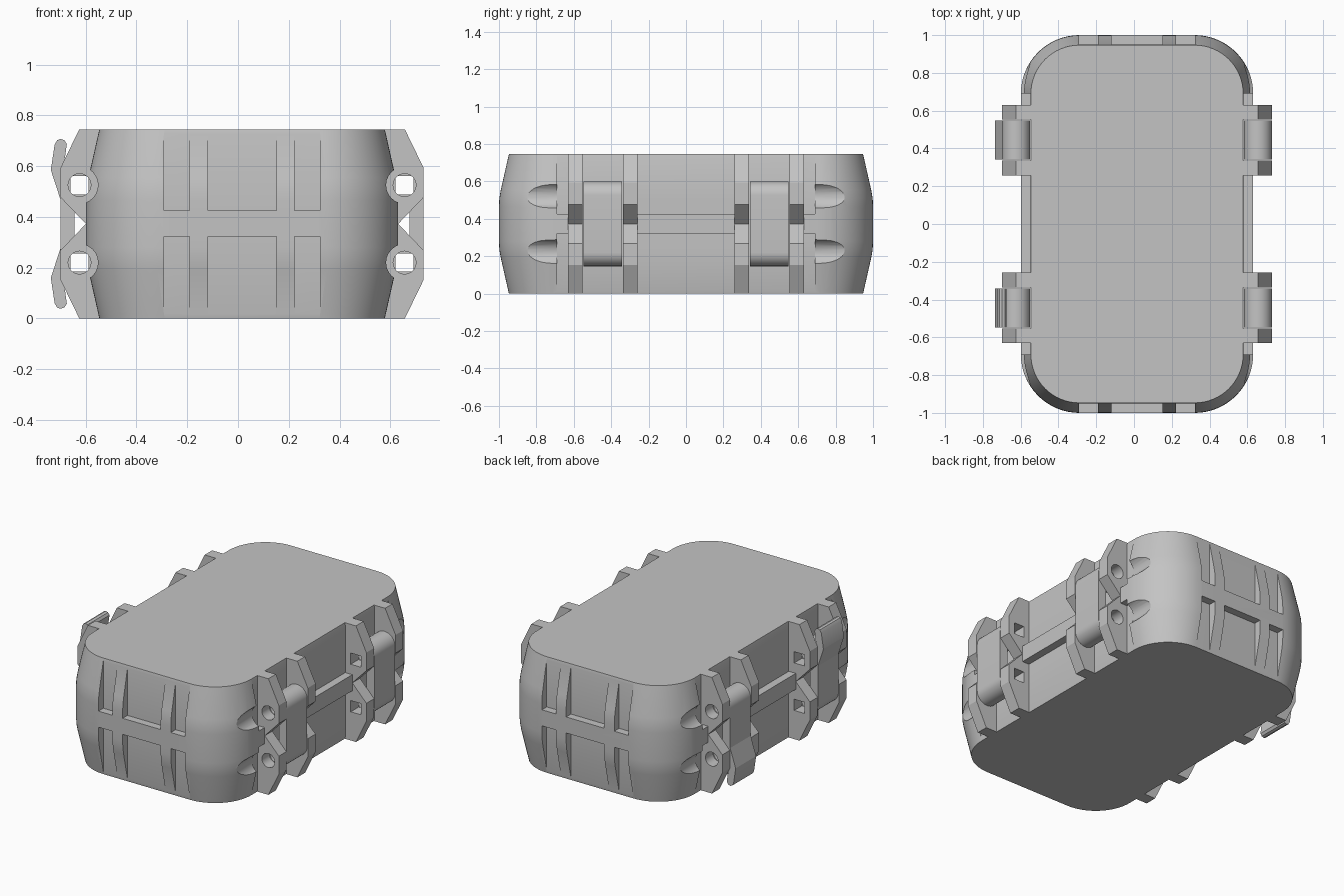
import bpy, bmesh, math

cube = bpy.data.objects.get("Cube")
if cube:
    bpy.data.objects.remove(cube, do_unlink=True)

CX, H = 0.016, 0.745            # body centre in x, full height
PIN_X, PIN_Z = 0.64, (0.22, 0.525)
BAND = (0.322, 0.425)           # rim band heights

grey = bpy.data.materials.new("plain_grey")
grey.use_nodes = True
grey.diffuse_color = (0.55, 0.55, 0.55, 1)
grey.node_tree.nodes["Principled BSDF"].inputs["Base Color"].default_value = (0.55, 0.55, 0.55, 1)


def finish(name, bm):
    bmesh.ops.recalc_face_normals(bm, faces=bm.faces)
    mesh = bpy.data.meshes.new(name)
    bm.to_mesh(mesh)
    bm.free()
    mesh.materials.append(grey)
    ob = bpy.data.objects.new(name, mesh)
    bpy.context.collection.objects.link(ob)
    return ob


def prism(name, outlines, y0, y1, side=1):
    """Extrude x-z outlines, given relative to the body centre, along y."""
    bm = bmesh.new()
    for pts in outlines:
        rings = [[bm.verts.new((CX + side * x, y, z)) for x, z in pts] for y in (y0, y1)]
        bm.faces.new(rings[0])
        bm.faces.new(rings[1])
        n = len(pts)
        for i in range(n):
            j = (i + 1) % n
            bm.faces.new((rings[0][i], rings[0][j], rings[1][j], rings[1][i]))
    return finish(name, bm)


def boxes(name, extents):
    bm = bmesh.new()
    for lo, hi in extents:
        made = bmesh.ops.create_cube(bm, size=1)["verts"]
        for v in made:
            v.co = [(a + b) / 2 + c * abs(b - a) for a, b, c in zip(lo, hi, v.co)]
            v.co.x += CX
    return finish(name, bm)


def activate(ob):
    bpy.ops.object.select_all(action="DESELECT")
    ob.select_set(True)
    bpy.context.view_layer.objects.active = ob


def cut(ob, cutter):
    cutter.hide_render = True
    mod = ob.modifiers.new("cut", "BOOLEAN")
    mod.operation, mod.solver, mod.object = "DIFFERENCE", "EXACT", cutter
    activate(ob)
    bpy.ops.object.modifier_apply(modifier=mod.name)
    bpy.data.objects.remove(cutter, do_unlink=True)


def smooth(ob):
    activate(ob)
    bpy.ops.object.shade_smooth_by_angle(angle=math.radians(24))


def arc(x, z, r, a0, a1, n):
    steps = [math.radians(a0 + (a1 - a0) * i / n) for i in range(n + 1)]
    return [(x + r * math.cos(a), z + r * math.sin(a)) for a in steps]


def circles(r):
    return [arc(PIN_X, z, r, 0, 345, 23) for z in PIN_Z]


def squares(h):
    return [[(PIN_X + a * h, z + b * h) for a, b in ((-1, -1), (1, -1), (1, 1), (-1, 1))] for z in PIN_Z]


# Case body: rounded rectangle lofted through a barrel profile (z, corner radius)
half_profile = [(0, 0.257), (0.19, 0.300), (0.235, 0.308), (0.28, 0.31)]
profile = half_profile + [(H - z, r) for z, r in reversed(half_profile)]
bm = bmesh.new()
rings = []
for z, r in profile:
    ring = []
    for k, (sx, sy) in enumerate(((1, 1), (-1, 1), (-1, -1), (1, -1))):
        ring += [bm.verts.new((CX + x, y, z))
                 for x, y in arc(sx * 0.305, sy * 0.69, r, k * 90, k * 90 + 90, 16)]
    rings.append(ring)
for a, b in zip(rings, rings[1:]):
    for i in range(len(a)):
        j = (i + 1) % len(a)
        bm.faces.new((a[i], a[j], b[j], b[i]))
bm.faces.new(rings[0])
bm.faces.new(rings[-1])
body = finish("case_body", bm)

# Recesses above and below the band: long side panels and end pockets
pockets = []
for z0, z1 in ((-0.1, BAND[0]), (BAND[1], H + 0.1)):
    for s in (-1, 1):
        pockets.append(((s * 0.565, -0.69, z0), (s * 0.8, 0.69, z1)))
        for x0, x1 in ((-0.307, -0.207), (-0.135, 0.135), (0.207, 0.307)):
            pockets.append(((x0, s * 0.951, z0), (x1, s * 1.2, z1)))
# order the corners so that every box runs from low to high
pockets = [tuple(zip(*[sorted(p) for p in zip(lo, hi)])) for lo, hi in pockets]
cut(body, boxes("pocket_cutter", pockets))

# Band gaps behind the latches
gaps = [(sorted_x[0:1] + (y - 0.108, 0.25), sorted_x[1:2] + (y + 0.108, 0.5))
        for sorted_x in ((-0.8, -0.565), (0.565, 0.8)) for y in (-0.445, 0.445)]
cut(body, boxes("gap_cutter", gaps))

# Pin access bores in the four corners
for side in (-1, 1):
    for y0, y1 in ((-1.1, -0.685), (0.685, 1.1)):
        cut(body, prism("bore_cutter", circles(0.073), y0, y1, side))
smooth(body)

# Lugs: waisted plates with round holes outside, square holes inside
low_lug = [(0.555, 0), (0.641, 0), (0.715, 0.152), (0.715, 0.268)]
lug = low_lug + [(0.615, H / 2)] + [(x, H - z) for x, z in reversed(low_lug)]
for side, side_name in ((-1, "right"), (1, "left")):
    for end, end_name in ((-1, "front"), (1, "back")):
        for kind, ya, yb, holes in (("outer", 0.554, 0.63, circles(0.045)),
                                    ("inner", 0.258, 0.336, squares(0.036))):
            y0, y1 = sorted((end * ya, end * yb))
            ob = prism(f"{side_name}_{end_name}_{kind}_lug", [lug], y0, y1, side)
            cut(ob, prism("hole_cutter", holes, y0 - 0.1, y1 + 0.1, side))
            smooth(ob)

# Latches and hinges: two pin barrels joined by a plate
link = arc(PIN_X, PIN_Z[1], 0.074, 0, 285, 28) + arc(PIN_X, PIN_Z[0], 0.074, 75, 360, 28)
tab = [(0.69, 0.44), (0.714, 0.465), (0.753, 0.585), (0.738, 0.685), (0.728, 0.702),
       (0.715, 0.707), (0.70, 0.702), (0.69, 0.687), (0.702, 0.60), (0.69, 0.575)]
for side, kind in ((-1, "latch"), (1, "hinge")):
    for end, end_name in ((-1, "front"), (1, "back")):
        y0, y1 = end * 0.445 - 0.104, end * 0.445 + 0.104
        ob = prism(f"{end_name}_{kind}", [link], y0, y1, side)
        cut(ob, prism("pin_cutter", circles(0.045), y0 - 0.1, y1 + 0.1, side))
        smooth(ob)
        if kind == "latch":     # pull tab: up at the front, down at the back
            pts = tab if end < 0 else [(x, H - z) for x, z in tab]
            smooth(prism(f"{end_name}_latch_tab", [pts], y0, y1, side))
